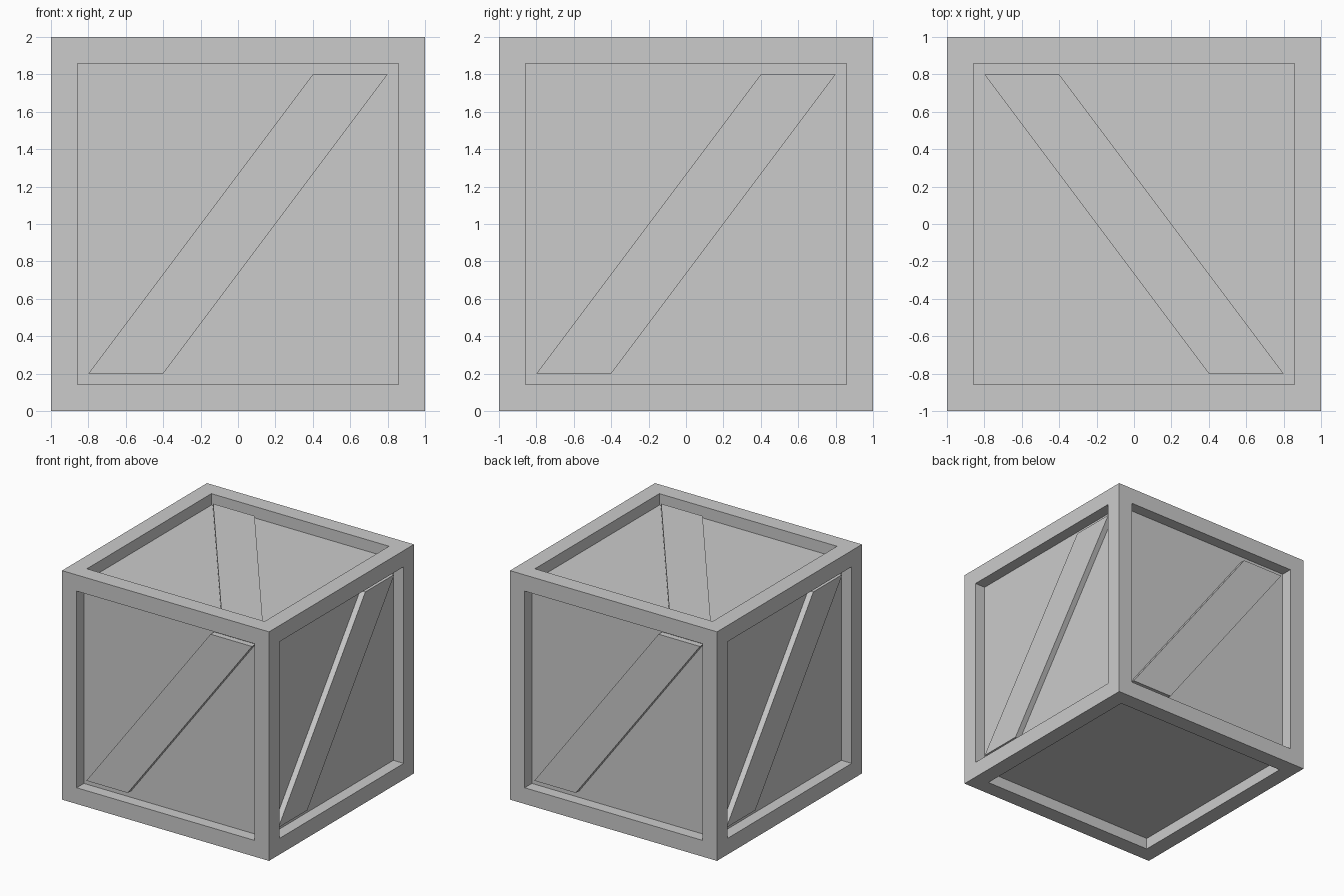
import bpy, bmesh
from math import pi
from mathutils import Matrix

if "Cube" in bpy.data.objects:
    bpy.data.objects.remove(bpy.data.objects["Cube"])

RIM, DEPTH, THICK = 0.2, 0.1, 0.05


def add_object(name, bm, matrix):
    bmesh.ops.recalc_face_normals(bm, faces=bm.faces)
    mesh = bpy.data.meshes.new(name)
    bm.to_mesh(mesh)
    bm.free()
    obj = bpy.data.objects.new(name, mesh)
    obj.matrix_world = matrix
    bpy.context.collection.objects.link(obj)


centre = Matrix.Translation((0, 0, 1))

# Crate body: cube with a square rim and a sunken panel on all six sides
bm = bmesh.new()
bmesh.ops.create_cube(bm, size=2)
bm.normal_update()
panels = list(bm.faces)
bmesh.ops.inset_individual(bm, faces=panels, thickness=RIM)
sunk = bmesh.ops.extrude_discrete_faces(bm, faces=panels)["faces"]
for f in sunk:
    f.normal_update()
    bmesh.ops.translate(bm, verts=f.verts, vec=-f.normal * DEPTH)
add_object("crate_body", bm, centre)


# Diagonal brace: slanted plank lying on the front panel
def brace(name, rotation):
    e = 1 - RIM
    outline = [(-e, -e), (-e / 2, -e), (e, e), (e / 2, e)]
    bm = bmesh.new()
    face = bm.faces.new([bm.verts.new((x, -1 + DEPTH, z)) for x, z in outline])
    out = bmesh.ops.extrude_face_region(bm, geom=[face], use_keep_orig=True)["geom"]
    bmesh.ops.translate(bm, vec=(0, -THICK, 0),
                        verts=[v for v in out if isinstance(v, bmesh.types.BMVert)])
    add_object(name, bm, centre @ rotation)


# Same brace turned onto the four walls
for i, side in enumerate(("front", "right", "back", "left")):
    brace(side + "_brace", Matrix.Rotation(i * pi / 2, 4, "Z"))

# Lid brace runs from back left to front right; the base has none
brace("top_brace", Matrix.Rotation(pi, 4, "Z") @ Matrix.Rotation(-pi / 2, 4, "X")
      @ Matrix.Identity(4))
lid = bpy.data.objects["top_brace"]
lid.data.transform(Matrix.Scale(-1, 4, (1, 0, 0)))
lid.data.flip_normals()
